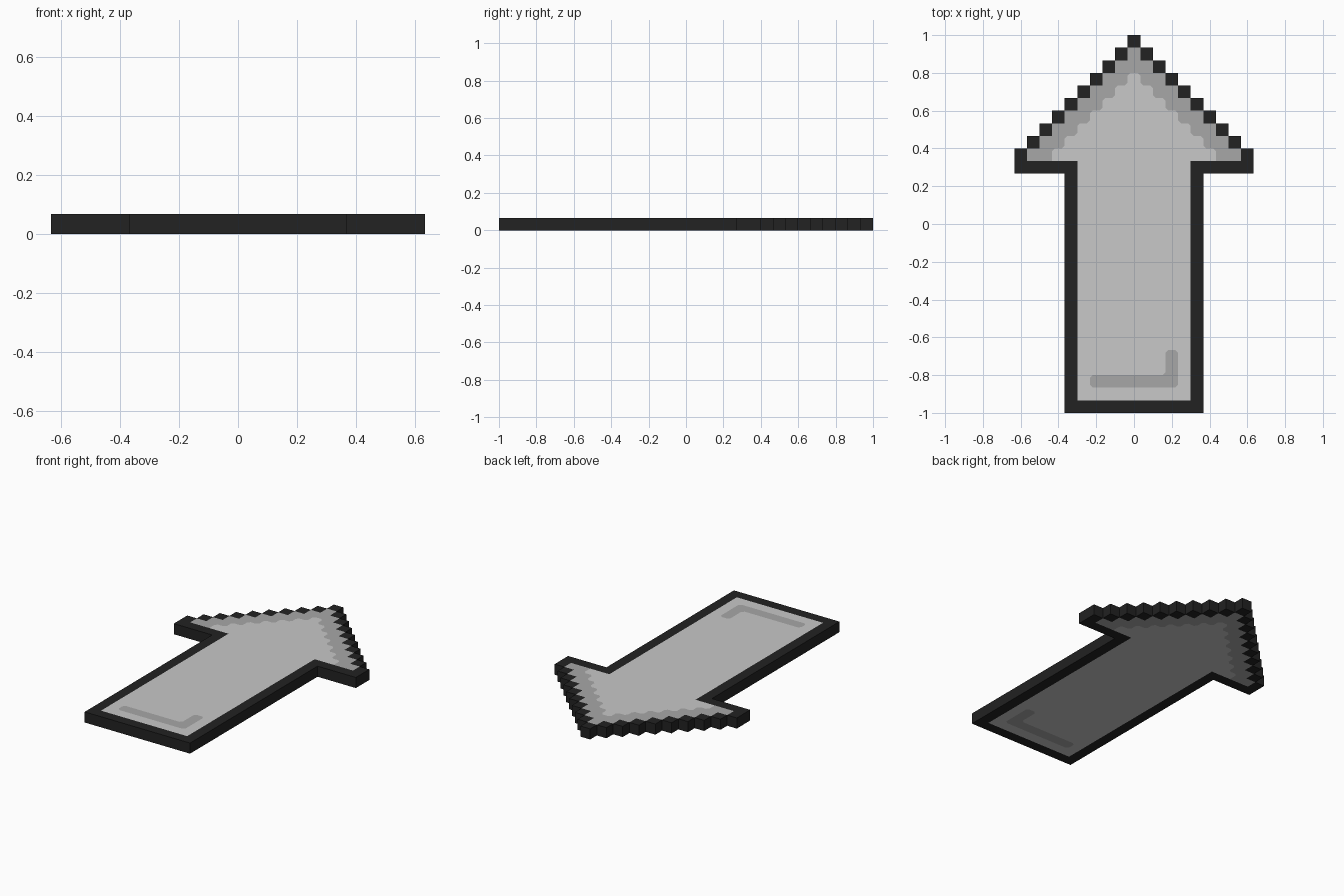
import bpy, bmesh

if "Cube" in bpy.data.objects:
    bpy.data.objects.remove(bpy.data.objects["Cube"])

PX = 2 / 30           # one pixel of the 19 x 30 sprite
BLACK, MID, LIGHT = 0, 1, 2


def cell_colour(r, c):
    """Colour of the pixel in row r (from the tip), column c (from the centre)."""
    a = abs(c)
    if r < 10:                                   # stepped arrow head
        if a > r:
            return None
        return BLACK if a == r else MID if a > r - 3 else LIGHT
    if r == 10:                                  # underside of the head
        return LIGHT if a < 5 else BLACK
    if a > 5:
        return None
    if a == 5 or r == 29:                        # shaft outline
        return BLACK
    if (r == 27 and a <= 3) or (c == 3 and r in (25, 26)):
        return MID                               # hooked mark on the tail
    return LIGHT


# Flat pixel sheet
bm = bmesh.new()
for r in range(30):
    for c in range(-9, 10):
        m = cell_colour(r, c)
        if m is None:
            continue
        x, y = (c - 0.5) * PX, 1 - (r + 1) * PX
        f = bm.faces.new([bm.verts.new((x + i * PX, y + j * PX, 0))
                          for i, j in ((0, 0), (1, 0), (1, 1), (0, 1))])
        f.material_index = m
bmesh.ops.remove_doubles(bm, verts=bm.verts[:], dist=1e-4)

# Merge pixels of one colour, then soften the grey corners
bmesh.ops.dissolve_limit(bm, angle_limit=0.01, verts=bm.verts[:],
                         edges=bm.edges[:], delimit={'MATERIAL'})
soft = [v for v in bm.verts if not v.is_boundary and len(v.link_edges) == 2
        and all(f.material_index != BLACK for f in v.link_faces)]
bmesh.ops.bevel(bm, geom=soft, offset=0.015, offset_type='OFFSET',
                segments=1, affect='VERTICES')

# Thicken by one pixel; the rim is black
ext = bmesh.ops.extrude_face_region(bm, geom=bm.faces[:], use_keep_orig=True)
bmesh.ops.translate(bm, vec=(0, 0, PX),
                    verts=[g for g in ext["geom"] if isinstance(g, bmesh.types.BMVert)])
bmesh.ops.recalc_face_normals(bm, faces=bm.faces[:])
for f in bm.faces:
    if abs(f.normal.z) < 0.5:
        f.material_index = BLACK

mesh = bpy.data.meshes.new("arrow")
bm.to_mesh(mesh)
bm.free()
for name, v in (("outline black", 0.016), ("mid grey", 0.39), ("light grey", 0.58)):
    mat = bpy.data.materials.new(name)
    mat.diffuse_color = (v, v, v, 1)
    mat.use_nodes = True
    mat.node_tree.nodes["Principled BSDF"].inputs["Base Color"].default_value = mat.diffuse_color
    mesh.materials.append(mat)
bpy.context.collection.objects.link(bpy.data.objects.new("arrow", mesh))
